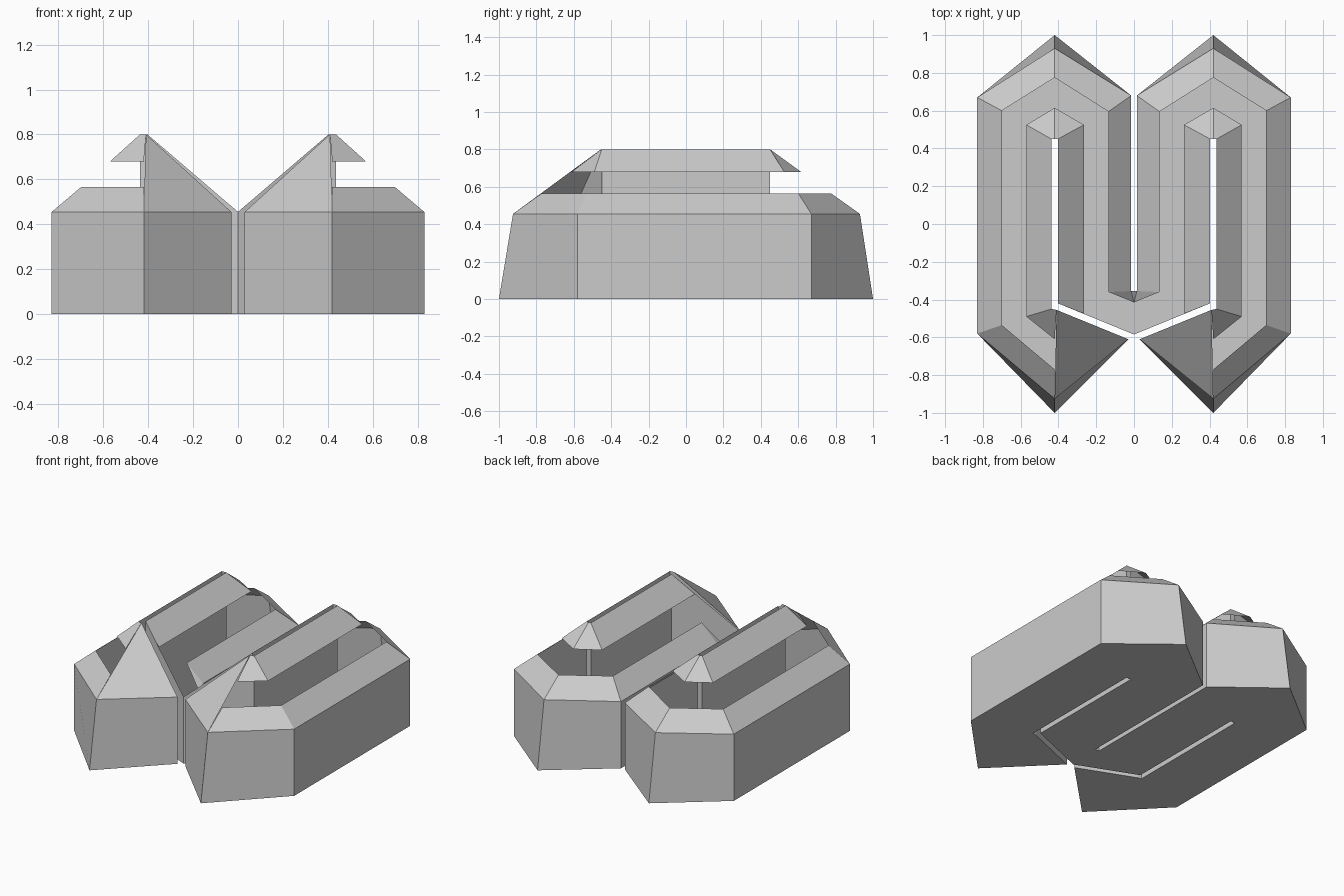
import bpy
import bmesh

cube = bpy.data.objects.get("Cube")
if cube:
    bpy.data.objects.remove(cube, do_unlink=True)

grey = bpy.data.materials.new("light_grey")
grey.use_nodes = True
grey.diffuse_color = (0.6, 0.6, 0.6, 1)
bsdf = grey.node_tree.nodes["Principled BSDF"]
bsdf.inputs["Base Color"].default_value = (0.6, 0.6, 0.6, 1)
bsdf.inputs["Roughness"].default_value = 0.8


def finish(name, bm):
    """Turn a half into a flat shaded object mirrored across x."""
    bmesh.ops.remove_doubles(bm, verts=bm.verts, dist=0.0005)
    mesh = bpy.data.meshes.new(name)
    bm.to_mesh(mesh)
    bm.free()
    obj = bpy.data.objects.new(name, mesh)
    bpy.context.collection.objects.link(obj)
    mesh.materials.append(grey)
    mirror = obj.modifiers.new("Mirror", "MIRROR")
    mirror.use_axis[0] = True
    mirror.merge_threshold = 0.0005


def at(path, z):
    return [(x, y, z) for x, y in path]


def band(name, lower, upper):
    """Strip of faces between two matching paths."""
    bm = bmesh.new()
    a = [bm.verts.new(p) for p in lower]
    b = [bm.verts.new(p) for p in upper]
    for i in range(len(a) - 1):
        bm.faces.new((a[i], a[i + 1], b[i + 1], b[i]))
    finish(name, bm)


def panels(name, *polygons):
    bm = bmesh.new()
    for poly in polygons:
        bm.faces.new([bm.verts.new(p) for p in poly])
    finish(name, bm)


EAVE_WALL, LIP, EAVE, RIDGE = 0.455, 0.565, 0.68, 0.8

# Paths around one lobe: front tip, outer side, back tip, inner side
foot = [(0.42, -1), (0.83, -0.58), (0.83, 0.67), (0.42, 1), (0.015, 0.68), (0.015, -0.355)]
wall_top = [(0.42, -0.925), (0.83, -0.58), (0.83, 0.67), (0.42, 0.93), (0.015, 0.68), (0.015, -0.355)]
lip_in = [(0.42, -0.77), (0.70, -0.535), (0.70, 0.60), (0.42, 0.775), (0.135, 0.595), (0.135, -0.36)]
eave = [(0.42, -0.61), (0.57, -0.49), (0.57, 0.525), (0.42, 0.615), (0.265, 0.525), (0.265, -0.475)]
slot = [(0.41, -0.455), (0.437, -0.45), (0.437, 0.45), (0.42, 0.45), (0.403, 0.45), (0.403, -0.42)]

# Lobe shell
band("outer_wall", at(foot, 0), at(wall_top, EAVE_WALL))
band("sloped_lip", at(wall_top, EAVE_WALL), at(lip_in, LIP))
band("slot_wall", at(slot, 0), at(slot, RIDGE))
band("ridge_roof", at(eave, EAVE), at(slot, RIDGE))
band("lobe_floor", at(slot, 0), at(foot, 0))

# Front pyramid beside the slot
tip, tip_top = (0.42, -1, 0), (0.42, -0.925, EAVE_WALL)
corner, corner_top = (0.03, -0.61, 0), (0.03, -0.61, EAVE_WALL)
inner, peak = (0.41, -0.455, 0), (0.41, -0.455, RIDGE)
panels("front_pyramid",
       (corner, tip, tip_top, corner_top),
       (corner_top, tip_top, peak),
       (inner, corner, corner_top, peak),
       (tip, corner, inner))

# Centre piece joining the two inner strips
side, side_top = (0.403, -0.42, 0), (0.403, -0.42, RIDGE)
nose, nose_top = (0, -0.585, 0), (0, -0.585, EAVE_WALL)
gap, gap_top = (0.015, -0.355, 0), (0.015, -0.355, EAVE_WALL)
mid, mid_top = (0, -0.355, 0), (0, -0.355, EAVE_WALL)
notch, lip_end = (0, -0.415, 0.42), (0.135, -0.36, LIP)
panels("centre_front_wall", (nose, side, side_top, nose_top))
panels("centre_floor", (mid, gap, side, nose))
panels("centre_gap_end",
       (gap, mid, mid_top, gap_top),
       (gap_top, mid_top, notch),
       (gap_top, notch, lip_end))
